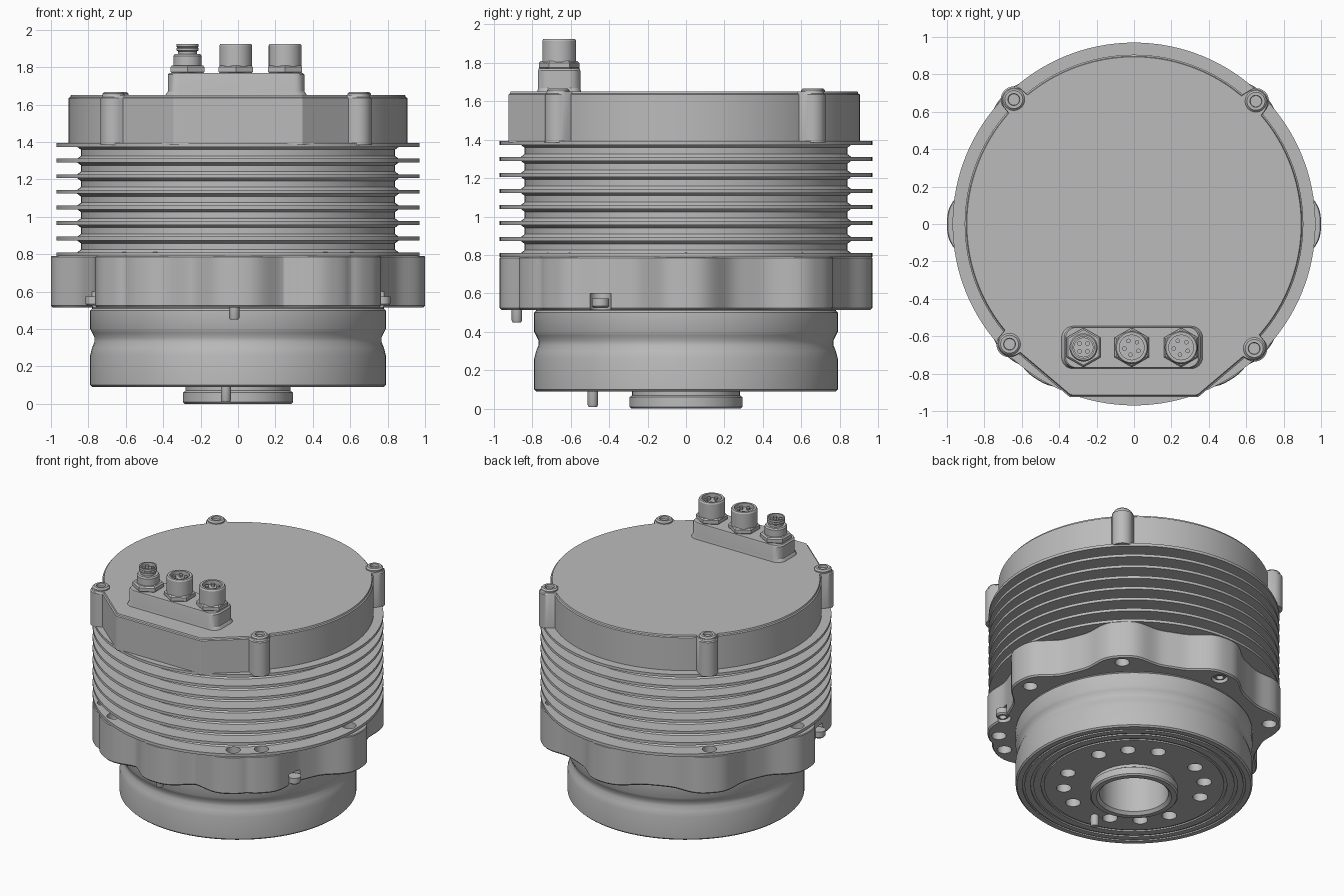
import bpy, bmesh
from math import sin, cos, pi, radians, sqrt, exp

if "Cube" in bpy.data.objects:
    bpy.data.objects.remove(bpy.data.objects["Cube"], do_unlink=True)

GREY = (.5, .5, .5, 1)
metal = bpy.data.materials.new("satin_grey_metal")
metal.use_nodes = True
metal.diffuse_color = GREY
metal.node_tree.nodes["Principled BSDF"].inputs["Base Color"].default_value = GREY


def polar(radius, degrees):
    return radius * cos(radians(degrees)), radius * sin(radians(degrees))


def finish(name, bm):
    bmesh.ops.remove_doubles(bm, verts=bm.verts, dist=1e-5)
    bmesh.ops.recalc_face_normals(bm, faces=bm.faces)
    mesh = bpy.data.meshes.new(name)
    bm.to_mesh(mesh)
    bm.free()
    mesh.materials.append(metal)
    obj = bpy.data.objects.new(name, mesh)
    bpy.context.collection.objects.link(obj)
    return obj


def bridge(bm, rings):
    for low, high in zip(rings, rings[1:]):
        for i in range(len(low)):
            j = i - 1
            bm.faces.new((low[j], low[i], high[i], high[j]))


def add_lathe(bm, profile, centre=(0, 0), sides=96, phase=0):
    """Spin (radius, height) points; both ends are closed on the axis."""
    points = [(0, profile[0][1])] + profile + [(0, profile[-1][1])]
    rings = []
    for r, z in points:
        ring = []
        for k in range(sides):
            x, y = polar(r, phase + k * 360 / sides)
            ring.append(bm.verts.new((centre[0] + x, centre[1] + y, z)))
        rings.append(ring)
    bridge(bm, rings)


def lathe(name, profile, **options):
    bm = bmesh.new()
    add_lathe(bm, profile, **options)
    return finish(name, bm)


def prism(name, outline, layers, centre=(0, 0)):
    """Stack scaled copies of an outline, given (height, scale) layers."""
    bm = bmesh.new()
    rings = [[bm.verts.new((centre[0] + x * s, centre[1] + y * s, z)) for x, y in outline]
             for z, s in layers]
    bridge(bm, rings)
    bm.faces.new(rings[0])
    bm.faces.new(rings[-1])
    return finish(name, bm)


def drill(targets, places, radius, low, high):
    bm = bmesh.new()
    for place in places:
        add_lathe(bm, [(radius, low), (radius, high)], centre=place, sides=32)
    cutter = finish("hole_cutter", bm)
    cutter.hide_render = True
    for obj in targets:
        mod = obj.modifiers.new("holes", 'BOOLEAN')
        mod.operation, mod.solver, mod.object = 'DIFFERENCE', 'EXACT', cutter
        bpy.context.view_layer.update()
        graph = bpy.context.evaluated_depsgraph_get()
        mesh = bpy.data.meshes.new_from_object(obj.evaluated_get(graph))
        obj.modifiers.clear()
        obj.data = mesh
    bpy.data.objects.remove(cutter, do_unlink=True)


def screw(name, place, top, radius, direction=1):
    d = direction
    lathe(name, [(radius, top - .05 * d), (radius, top - .01 * d), (radius - .01, top),
                 (radius * .55, top), (radius * .5, top - .025 * d)],
          centre=place, sides=36)


# Output hub: bored centre boss, ringed underside, waisted drum
hub = lathe("output_hub", [
    (.23, .5), (.23, .02), (.25, 0), (.285, 0), (.295, .01), (.295, .06), (.28, .07),
    (.28, .09), (.6, .09), (.6, .1), (.62, .1), (.62, .09), (.67, .09), (.67, .1),
    (.69, .1), (.69, .09), (.73, .09), (.73, .1), (.745, .1), (.745, .09), (.78, .09),
    (.79, .1), (.79, .26), (.78, .3), (.768, .33), (.768, .355), (.78, .38),
    (.79, .4), (.79, .5), (.78, .51), (.78, .56)])
drill([hub], [polar(.47, 45 + 90 * q + 25 * s) for q in range(4) for s in (-1, 0, 1)],
      .05, 0, .2)

# Mounting flange with rounded lobes
LOBES = {0: .13, 45: .11, 90: .1, 135: .11, 180: .13, 225: .11, 238: .11,
         270: .1, 302: .11, 315: .11}


def flange_radius(angle):
    bumps = []
    for centre, height in LOBES.items():
        offset = (angle - centre + 180) % 360 - 180
        bumps.append(height * exp(-(abs(offset) / 12) ** 3))
    return .87 + max(bumps)


flange = prism("mounting_flange", [polar(flange_radius(a), a) for a in range(360)],
               [(.515, .99), (.525, 1), (.785, 1), (.79, .995)])

# Finned housing
profile = []
for i in range(8):
    z = .79 + i * .0834
    profile += [(.84, z - .015), (.86, z), (.97, z), (.97, z + .02), (.86, z + .02),
                (.84, z + .035)]
housing = lathe("finned_housing", profile, sides=128)
drill([flange, housing], [polar(.905, a) for a in (0, 45, 135, 180, 225, 239, 303, 315)],
      .048, .4, .83)
drill([flange], [polar(.89, a) for a in (90, 210, 330)], .055, .4, .6)
for a in (90, 210, 330):
    screw("flange_screw", polar(.89, a), .525, .045, -1)

# Cover: round with a flat front and four screw bosses
BOSSES = (45.2, 134, 224, 314)


def cover_radius(angle):
    best = .905
    c, s = cos(radians(angle)), -sin(radians(angle))
    if s > .7:
        best = max(best, min(.925 / s, .928 / (.646 * abs(c) + .763 * s)))
    for boss in BOSSES:
        turn = radians(angle - boss)
        inside = .07 ** 2 - (.925 * sin(turn)) ** 2
        if cos(turn) > 0 and inside > 0:
            best = max(best, .925 * cos(turn) + sqrt(inside))
    return best


prism("cover", [polar(cover_radius(a / 2), a / 2) for a in range(720)],
      [(1.385, 1), (1.635, 1), (1.64, .991), (1.65, .987)])
for boss in BOSSES:
    screw("cover_screw", polar(.925, boss), 1.668, .058)

# Connector plinth with rounded corners
outline = []
for sx, sy, start in ((1, 1, 0), (-1, 1, 90), (-1, -1, 180), (1, -1, 270)):
    for k in range(9):
        x, y = polar(.06, start + k * 90 / 8)
        outline.append((sx * .305 + x, sy * .05 + y))
prism("connector_plinth", outline, [(1.64, 1.04), (1.655, 1.03), (1.67, 1), (1.76, 1), (1.77, .975)],
      centre=(-.01, -.66))


# Three round connectors with hex nuts and contact pins
def connector(x, body, socket, pins):
    place = (x, -.66)
    lathe("connector_nut", [(.095, 1.765), (.105, 1.775), (.105, 1.8), (.095, 1.81)],
          centre=place, sides=6, phase=90)
    lathe("connector_body", body + [(socket, 1.925), (socket, 1.895)], centre=place, sides=48)
    for k in range(pins):
        px, py = polar(socket * .6, 45 + k * 360 / pins)
        lathe("contact_pin", [(.012, 1.88), (.012, 1.912)],
              centre=(x + px, place[1] + py), sides=12)


wide = [(.088, 1.8), (.088, 1.915), (.082, 1.925)]
slim = [(.075, 1.8), (.075, 1.86), (.068, 1.87), (.05, 1.87), (.05, 1.885), (.06, 1.89),
        (.06, 1.9), (.054, 1.905), (.06, 1.91), (.06, 1.925)]
connector(-.27, slim, .05, 4)
connector(-.012, wide, .066, 5)
connector(.252, wide, .066, 5)

# Locating pins
for name, place, low, high in (("hub_pin", (-.065, -.485), .01, .12),
                               ("flange_pin", (-.02, -.88), .45, .54)):
    lathe(name, [(.022, low), (.027, low + .01), (.027, high)], centre=place, sides=24)

# Smooth round surfaces, keep edges crisp
for obj in bpy.context.scene.objects:
    if obj.type == 'MESH':
        bpy.ops.object.select_all(action='DESELECT')
        obj.select_set(True)
        bpy.context.view_layer.objects.active = obj
        bpy.ops.object.shade_smooth_by_angle(angle=radians(30))
